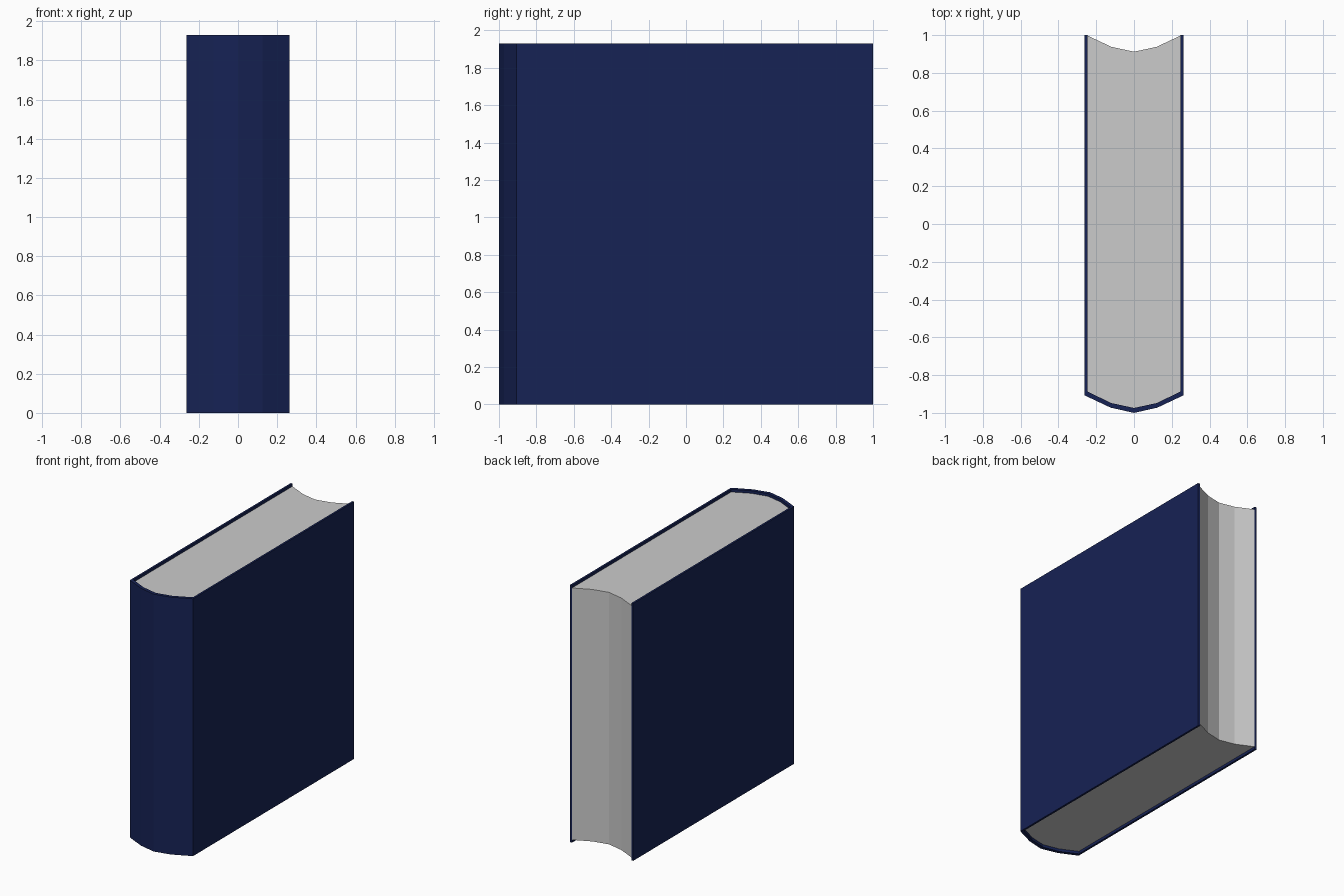
import bpy
import bmesh

if "Cube" in bpy.data.objects:
    bpy.data.objects.remove(bpy.data.objects["Cube"])

HEIGHT = 1.93
RECESS = 0.02   # pages sit slightly below the cover rims


def strip_prism(name, rows, z0, z1):
    """Closed prism from pairs of outer/inner outline points, in (x, y)."""
    bm = bmesh.new()
    for a, b in zip(rows, rows[1:]):
        quad = [bm.verts.new((x, y, z0)) for x, y in (a[0], b[0], b[1], a[1])]
        bm.faces.new(quad)
    bmesh.ops.remove_doubles(bm, verts=bm.verts, dist=1e-5)
    ext = bmesh.ops.extrude_face_region(bm, geom=bm.faces[:], use_keep_orig=True)
    top = [g for g in ext["geom"] if isinstance(g, bmesh.types.BMVert)]
    bmesh.ops.translate(bm, verts=top, vec=(0, 0, z1 - z0))
    bmesh.ops.recalc_face_normals(bm, faces=bm.faces)
    mesh = bpy.data.meshes.new(name)
    bm.to_mesh(mesh)
    bm.free()
    obj = bpy.data.objects.new(name, mesh)
    bpy.context.collection.objects.link(obj)
    return obj


def mirrored(rows):
    """Continue a left half profile, ending on x = 0, to the right side."""
    return rows + [tuple((-x, y) for x, y in r) for r in reversed(rows[:-1])]


# Cover: two boards joined by a faceted, rounded spine
cover = strip_prism("cover", mirrored([
    ((-0.262, 1.0), (-0.247, 1.0)),
    ((-0.262, -0.907), (-0.247, -0.887)),
    ((-0.124, -0.972), (-0.12, -0.948)),
    ((0.0, -1.0), (0.0, -0.974)),
]), 0, HEIGHT)
navy = bpy.data.materials.new("navy_cloth")
navy.diffuse_color = (0.008, 0.016, 0.09, 1)
navy.use_nodes = True
navy.node_tree.nodes["Principled BSDF"].inputs["Base Color"].default_value = navy.diffuse_color
cover.data.materials.append(navy)

# Page block: convex at the spine, hollow at the fore edge
strip_prism("pages", mirrored([
    ((-0.247, -0.887), (-0.247, 0.998)),
    ((-0.12, -0.948), (-0.12, 0.938)),
    ((0.0, -0.974), (0.0, 0.912)),
]), RECESS, HEIGHT - RECESS)
